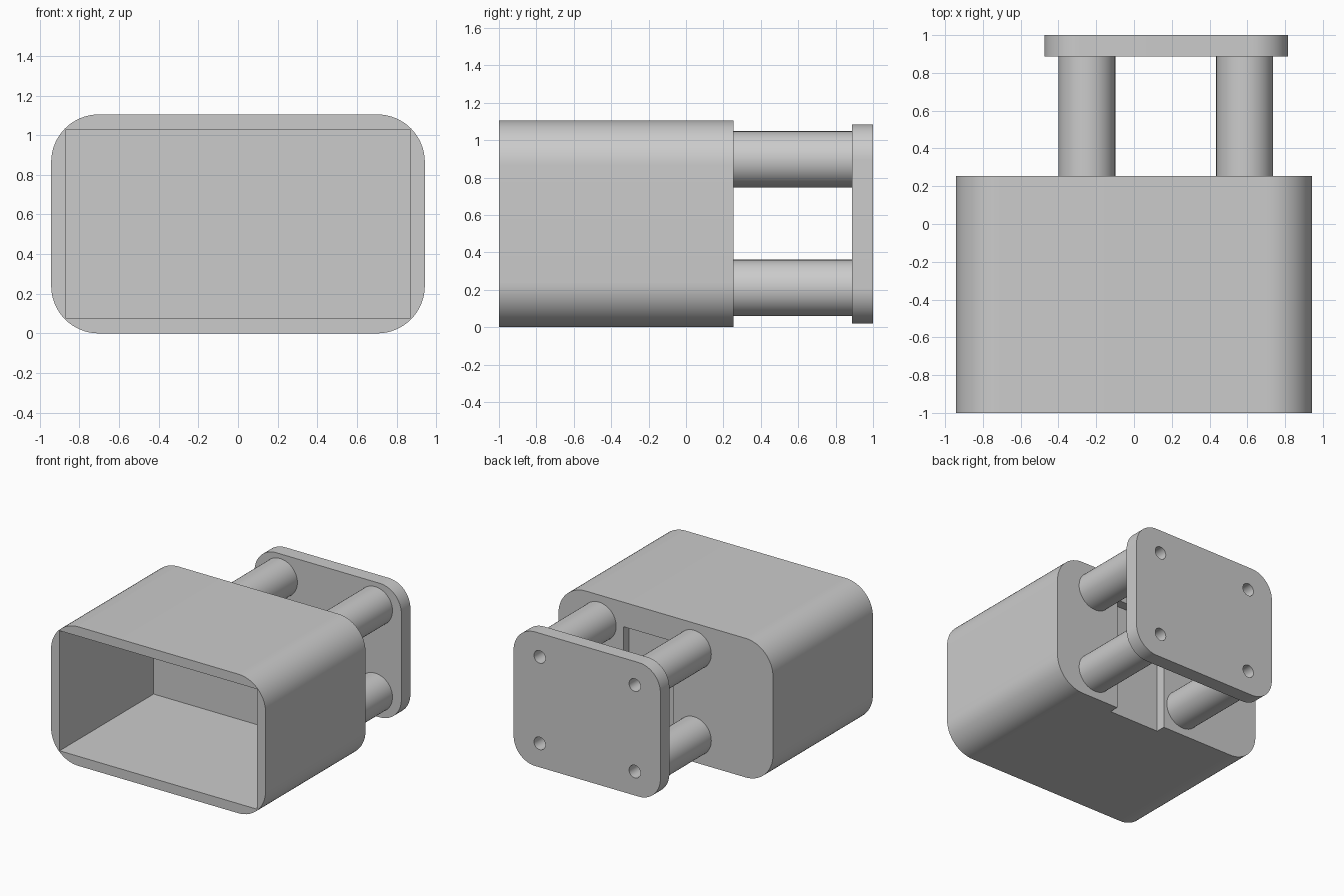
import bpy, bmesh, math
from mathutils import Matrix, Vector

if "Cube" in bpy.data.objects:
    bpy.data.objects.remove(bpy.data.objects["Cube"])

grey = bpy.data.materials.new("light_grey")
grey.diffuse_color = (0.6, 0.6, 0.6, 1)
grey.use_nodes = True
grey.node_tree.nodes["Principled BSDF"].inputs["Base Color"].default_value = grey.diffuse_color


def finish(name, bm):
    bmesh.ops.recalc_face_normals(bm, faces=bm.faces)
    me = bpy.data.meshes.new(name)
    bm.to_mesh(me)
    bm.free()
    me.materials.append(grey)
    ob = bpy.data.objects.new(name, me)
    bpy.context.collection.objects.link(ob)
    return ob


def rounded_block(name, x0, x1, y0, y1, z0, z1, r, seg=16):
    """Rounded rectangle in xz, extruded along y."""
    bm = bmesh.new()
    corners = [(x1 - r, z1 - r), (x0 + r, z1 - r), (x0 + r, z0 + r), (x1 - r, z0 + r)]
    pts = []
    for i, (cx, cz) in enumerate(corners):
        for k in range(seg + 1):
            a = math.pi / 2 * (i + k / seg)
            pts.append((cx + r * math.cos(a), y0, cz + r * math.sin(a)))
    face = bm.faces.new([bm.verts.new(p) for p in pts])
    new = bmesh.ops.extrude_face_region(bm, geom=[face])["geom"]
    bmesh.ops.translate(bm, vec=(0, y1 - y0, 0),
                        verts=[v for v in new if isinstance(v, bmesh.types.BMVert)])
    return finish(name, bm)


def box(name, x0, x1, y0, y1, z0, z1):
    bm = bmesh.new()
    m = Matrix.Translation(((x0 + x1) / 2, (y0 + y1) / 2, (z0 + z1) / 2)) \
        @ Matrix.Diagonal((x1 - x0, y1 - y0, z1 - z0, 1))
    bmesh.ops.create_cube(bm, size=1, matrix=m)
    return finish(name, bm)


def rod(name, x, z, r, y0, y1, seg=48):
    bm = bmesh.new()
    m = Matrix.Translation((x, (y0 + y1) / 2, z)) @ Matrix.Rotation(math.pi / 2, 4, 'X')
    bmesh.ops.create_cone(bm, cap_ends=True, segments=seg, radius1=r, radius2=r,
                          depth=y1 - y0, matrix=m)
    return finish(name, bm)


def cut(target, cutter):
    """Subtract the cutter, apply, and delete it."""
    cutter.hide_render = True
    mod = target.modifiers.new("cut", 'BOOLEAN')
    mod.operation, mod.solver, mod.object = 'DIFFERENCE', 'EXACT', cutter
    bpy.ops.object.select_all(action='DESELECT')
    bpy.context.view_layer.objects.active = target
    target.select_set(True)
    bpy.ops.object.modifier_apply(modifier=mod.name)
    bpy.data.objects.remove(cutter)


BACK, WALL, PLATE = 0.255, 0.075, 0.887

# Open-fronted housing, with a slot through the back wall down to the base
housing = rounded_block("housing", -0.943, 0.943, -1, BACK, 0, 1.105, 0.24)
cut(housing, box("cavity_cutter", -0.868, 0.868, -1.1, BACK - WALL, 0.076, 1.03))
cut(housing, box("slot_cutter", -0.07, 0.373, BACK - WALL, BACK + 0.1, -0.1, 0.91))

# Mounting plate behind the housing
plate = rounded_block("mounting_plate", -0.475, 0.815, PLATE, 1, 0.02, 1.085, 0.19)
parts = [housing, plate]

# Four standoff posts with screw holes through plate and post
for x in (-0.25, 0.586):
    for z in (0.21, 0.897):
        post = rod("standoff_post", x, z, 0.151, BACK, PLATE)
        cut(post, rod("hole_cutter", x, z, 0.05, BACK + 0.2, 1.1, 32))
        cut(plate, rod("hole_cutter", x, z, 0.05, PLATE - 0.1, 1.1, 32))
        parts.append(post)

# Smooth the curved sides, keep the edges sharp
bpy.ops.object.select_all(action='DESELECT')
for ob in parts:
    ob.select_set(True)
bpy.context.view_layer.objects.active = housing
bpy.ops.object.shade_smooth_by_angle(angle=math.radians(30))
